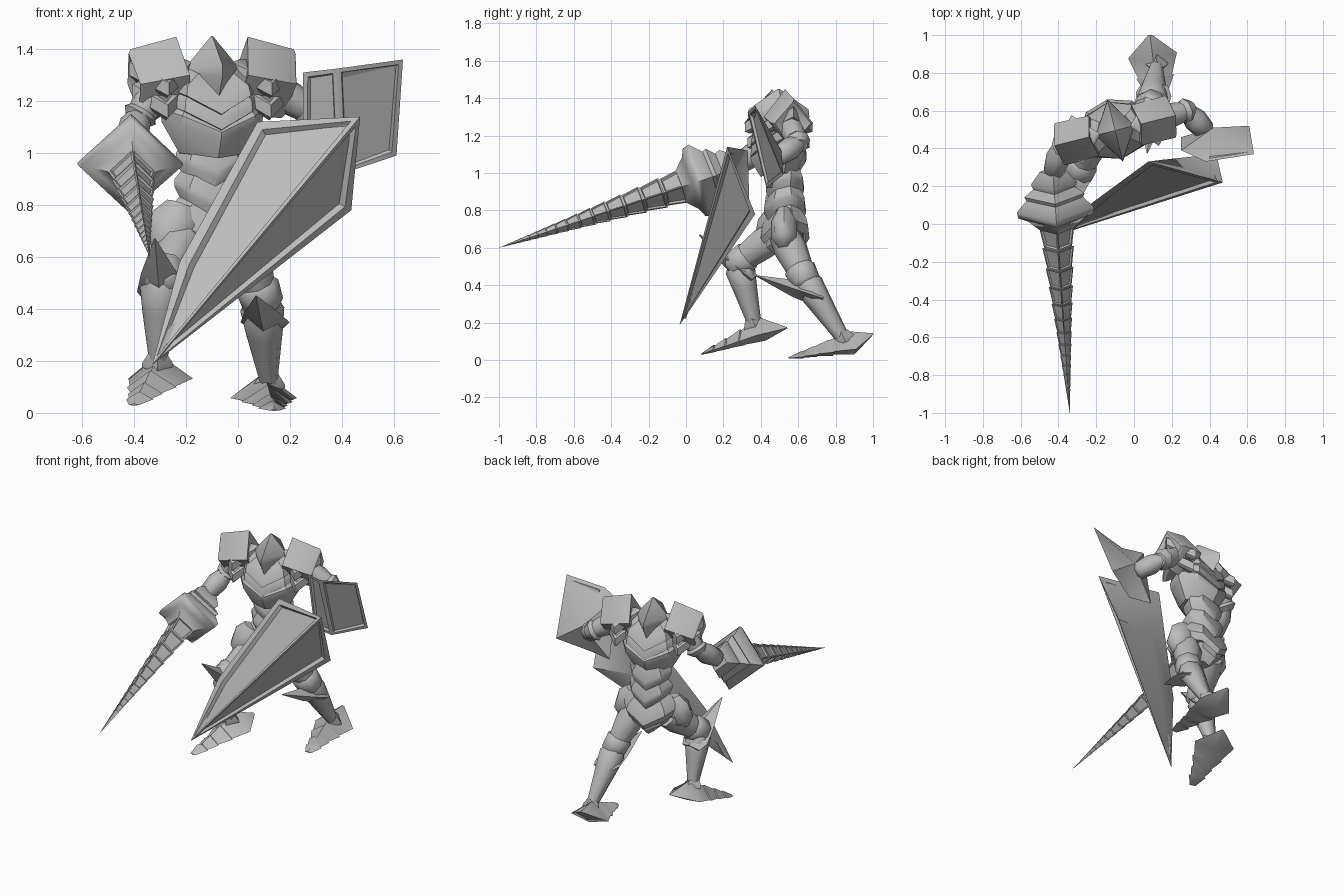
import bpy, bmesh
from math import sin, cos, pi, radians
from mathutils import Vector, Matrix

if "Cube" in bpy.data.objects:
    bpy.data.objects.remove(bpy.data.objects["Cube"])

steel = bpy.data.materials.new("grey steel")
steel.use_nodes = True
GREY = (0.5, 0.5, 0.5, 1)
steel.diffuse_color = GREY
steel.node_tree.nodes["Principled BSDF"].inputs["Base Color"].default_value = GREY

# Body frame: the trunk is turned a little about z
BODY = Matrix.Translation((-0.1, 0.495, 0)) @ Matrix.Rotation(radians(14), 4, 'Z')
UP, FRONT = Vector((0, 0, 1)), Vector((0, -1, 0))


def body(x, y, z):
    return BODY @ Vector((x, y, z))


def finish(name, bm, angle=52):
    bmesh.ops.recalc_face_normals(bm, faces=bm.faces)
    mesh = bpy.data.meshes.new(name)
    bm.to_mesh(mesh)
    bm.free()
    mesh.materials.append(steel)
    ob = bpy.data.objects.new(name, mesh)
    bpy.context.collection.objects.link(ob)
    bpy.ops.object.select_all(action='DESELECT')
    ob.select_set(True)
    bpy.context.view_layer.objects.active = ob
    bpy.ops.object.shade_smooth_by_angle(angle=radians(angle))


def skin(name, rings, inset=0, angle=52):
    """Join rings of points into a closed shell, optionally with sunk panels."""
    bm = bmesh.new()
    loops = [[bm.verts.new(p) for p in ring] for ring in rings]
    n = len(loops[0])
    sides = []
    for lo, hi in zip(loops, loops[1:]):
        for i in range(n):
            j = (i + 1) % n
            sides.append(bm.faces.new((lo[i], lo[j], hi[j], hi[i])))
    bm.faces.new(loops[0])
    bm.faces.new(loops[-1])
    if inset:
        bmesh.ops.recalc_face_normals(bm, faces=bm.faces)
        bmesh.ops.inset_individual(bm, faces=sides, thickness=inset, depth=0)
        bmesh.ops.inset_individual(bm, faces=sides, thickness=inset * .5, depth=-inset * .8)
    finish(name, bm, angle)


def tube(name, a, b, stations, n=8, ref=FRONT, lift=0, inset=0, sole=1):
    """Loft along a-b; a station is (fraction, half width, half height)."""
    a, b = Vector(a), Vector(b)
    axis = (b - a).normalized()
    side = axis.cross(ref).normalized()
    up = side.cross(axis)
    rings = []
    for t, w, h in stations:
        c = a.lerp(b, t) + up * lift * h
        angles = [pi / 2 + 2 * pi * i / n for i in range(n)]
        rings.append([c + side * w * cos(q) + up * h * sin(q) * (1 if sin(q) > 0 else sole)
                      for q in angles])
    skin(name, rings, inset)


def band(name, tiers, n=8, x=0.0, y=0.0):
    """Chevron plate with pointed front and back; a tier is (z, width, depth, dip)."""
    rings = []
    for z, w, d, dip in tiers:
        ring = []
        for i in range(n):
            q = 2 * pi * i / n
            ring.append(body(x + w * cos(q), y + d * sin(q), z - dip * (1 - abs(cos(q)))))
        rings.append(ring)
    skin(name, rings, angle=38)


# Head and trunk plates
band("head", [(1.45, .004, .004, 0), (1.33, .105, .165, -.01), (1.30, .105, .17, 0),
              (1.22, .06, .10, .02)], n=4)
band("collar", [(1.33, .10, .09, .08), (1.29, .17, .14, .10), (1.25, .18, .155, .10),
                (1.23, .15, .12, .09)])
band("upper_ribs", [(1.28, .13, .11, .09), (1.23, .185, .15, .09), (1.19, .19, .155, .10),
                    (1.17, .16, .13, .09)])
band("chest", [(1.22, .16, .12, .10), (1.17, .205, .155, .09), (1.12, .20, .15, .06),
               (1.00, .13, .10, .02)])
band("abdomen", [(1.05, .10, .08, .04), (1.00, .135, .105, .07), (.97, .135, .105, .07),
                 (.90, .10, .08, .05)], y=.035)
band("waist", [(.96, .09, .08, .06), (.90, .14, .115, .09), (.87, .14, .115, .09),
               (.79, .10, .08, .06)], y=.035)
band("belt", [(.85, .10, .08, .08), (.79, .165, .125, .10), (.75, .18, .135, .10),
              (.70, .16, .115, .08)], y=.035)
band("pelvis", [(.74, .15, .11, .06), (.66, .13, .10, .06), (.59, .05, .05, .03)], y=.035)

# Shoulder pads: roof-shaped block over two pointed rims; hip guards
for s, label in ((-1, "right"), (1, "left")):
    tube(label + "_shoulder_pad", body(s * .115, 0, 1.30), body(s * .31, 0, 1.265),
         [(.05, .06, .08), (0, .11, .15), (.95, .115, .135), (1, .10, .12), (.85, .04, .05)],
         n=4, ref=UP)
    for k in range(2):
        z, w, d = 1.36 - .085 * k, .125 - .015 * k, .135 - .015 * k
        band(label + "_shoulder_rim_" + str(k + 1),
             [(z, w * .8, d * .8, .08), (z - .01, w, d, .08), (z - .06, w, d, .08),
              (z - .07, w * .75, d * .75, .08)], n=4, x=s * .205)
    tube(label + "_hip_guard", body(s * .12, 0, .80), body(s * .20, -.02, .60),
         [(0, .06, .04), (.3, .10, .07), (.75, .09, .07), (1, .03, .03)])

# Arms: upper arm, elbow cuff, forearm
ARMS = {"right": (body(-.20, 0, 1.28), (-.38, .42, 1.14), (-.43, .26, 1.03)),
        "left": (body(.20, 0, 1.28), (.28, .60, 1.16), (.39, .48, 1.08))}
for label, (shoulder, elbow, hand) in ARMS.items():
    tube(label + "_upper_arm", shoulder, elbow, [(0, .06, .06), (.6, .065, .065), (1, .05, .05)])
    tube(label + "_elbow", shoulder, elbow, [(.8, .05, .05), (.95, .07, .07), (1.15, .045, .045)])
    tube(label + "_forearm", elbow, hand,
         [(0, .045, .045), (.4, .065, .065), (.9, .055, .055), (1, .03, .03)], ref=UP)

# Legs: hip, knee, ankle, spike tip, spike base, heel, toe, sole lift
LEGS = {"right": ((-.20, .49, .68), (-.29, .28, .52), (-.31, .37, .18), (-.32, .07, .67),
                  (-.29, .36, .43), (-.26, .54, .17), (-.40, .085, .03), 0),
        "left": ((.01, .52, .68), (.09, .63, .44), (.12, .85, .10), (.07, .375, .45),
                 (.11, .74, .33), (.085, 1.0, .14), (.14, .55, .012), -.5)}
for label, (hip, knee, ankle, tip, base, heel, toe, lift) in LEGS.items():
    tube(label + "_thigh", hip, knee, [(0, .08, .08), (.35, .09, .09), (.9, .065, .07)])
    tube(label + "_knee_cuff", hip, knee, [(.7, .06, .06), (.8, .085, .085), (1.1, .08, .08),
                                           (1.2, .05, .05)])
    tube(label + "_shin", knee, ankle, [(-.05, .05, .05), (.12, .085, .08), (.4, .07, .065),
                                        (1, .03, .035)])
    tube(label + "_knee_spike", tip, base, [(0, .003, .003), (.55, .07, .045), (.85, .095, .055),
                                            (1, .07, .03)], n=4, ref=UP)
    tube(label + "_foot", heel, toe,
         [(0, .01, .006), (.27, .13, .10), (.5, .09, .062), (.51, .10, .068), (.68, .06, .042),
          (.69, .07, .047), (.83, .045, .026), (.84, .055, .031), (1, .02, .006)],
         n=4, ref=UP, lift=lift, sole=.3)
    tube(label + "_ankle", Vector(ankle) + Vector((0, -.02, .05)), ankle,
         [(0, .035, .035), (.8, .06, .06), (1.1, .06, .06)], n=4)

# Lance: square guard, then shrinking panelled segments
GRIP, POINT = (-.43, .28, 1.03), (-.34, -1, .60)
tube("lance_guard", GRIP, POINT,
     [(0, .07, .07), (.05, .12, .12), (.07, .11, .11), (.10, .16, .15), (.115, .15, .14),
      (.16, .205, .20), (.185, .20, .19), (.20, .15, .145), (.24, .09, .09)], n=4, ref=UP)
t, step, count = .22, .095, 16
for k in range(count):
    end = t + step
    r, r_end = (.122 * (1 - q) for q in (t, end))
    tube("lance_segment_" + str(k + 1), GRIP, POINT,
         [(t, r, r), (end, r_end * .88, r_end * .88)], n=4, ref=UP, inset=r * .14)
    t, step = end, step * .9
tube("lance_tip", GRIP, POINT, [(t - .01, r_end, r_end), (1, .001, .001)], n=4, ref=UP)


def shield(name, points, panels, rim, hub, border):
    """Folded front panels with raised borders and a peaked back."""
    bm = bmesh.new()
    v = [bm.verts.new(p) for p in points]
    front = [bm.faces.new([v[i] for i in panel]) for panel in panels]
    peak = bm.verts.new(hub)
    for i, j in zip(rim, rim[1:] + rim[:1]):
        bm.faces.new((v[i], v[j], peak))
    bmesh.ops.recalc_face_normals(bm, faces=bm.faces)
    bmesh.ops.inset_individual(bm, faces=front, thickness=border, depth=0)
    bmesh.ops.inset_individual(bm, faces=front, thickness=border * .4, depth=-border * .5)
    finish(name, bm, 48)


# Long shield folded along its diagonal, and the smaller plate beside it
shield("long_shield",
       [(.075, .33, 1.12), (.47, .22, 1.14), (.436, .37, .78), (-.33, -.035, .185),
        (-.225, .11, .58)],
       [(0, 1, 3, 4), (1, 2, 3)], [0, 1, 2, 3, 4], (.15, .34, .80), .04)
shield("upper_shield",
       [(.25, .39, 1.31), (.38, .33, 1.325), (.635, .37, 1.36), (.61, .52, .99),
        (.40, .43, .92), (.25, .46, .92)],
       [(0, 1, 4, 5), (1, 2, 3, 4)], [0, 1, 2, 3, 4, 5], (.42, .51, 1.12), .025)
